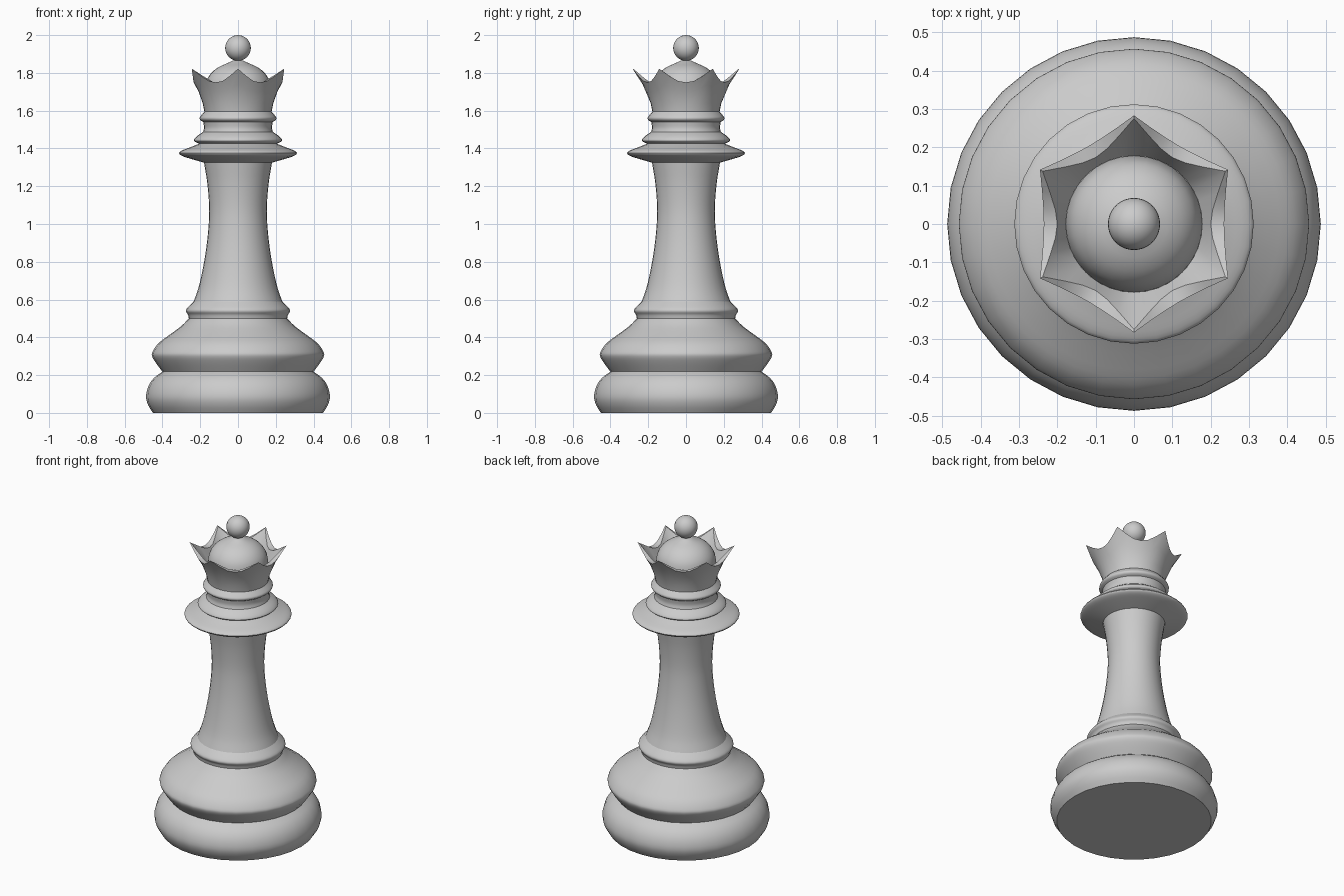
import bpy, bmesh, math
from mathutils import Vector

if "Cube" in bpy.data.objects:
    bpy.data.objects.remove(bpy.data.objects["Cube"])

mat = bpy.data.materials.new("plain grey")
mat.diffuse_color = (0.6, 0.6, 0.6, 1)
mat.use_nodes = True
mat.node_tree.nodes["Principled BSDF"].inputs["Base Color"].default_value = mat.diffuse_color


def finish(name, bm, angle=40):
    bmesh.ops.recalc_face_normals(bm, faces=bm.faces)
    me = bpy.data.meshes.new(name)
    bm.to_mesh(me)
    bm.free()
    me.materials.append(mat)
    ob = bpy.data.objects.new(name, me)
    bpy.context.collection.objects.link(ob)
    bpy.ops.object.select_all(action='DESELECT')
    ob.select_set(True)
    bpy.context.view_layer.objects.active = ob
    bpy.ops.object.shade_smooth_by_angle(angle=math.radians(angle))
    return ob


def smooth_curve(pts, steps=3):
    """Catmull-Rom curve through the profile points."""
    p = [Vector(a) for a in pts]
    p = [2 * p[0] - p[1]] + p + [2 * p[-1] - p[-2]]
    out = []
    for i in range(1, len(p) - 2):
        a, b, c, d = p[i - 1:i + 3]
        for k in range(steps):
            t = k / steps
            out.append(0.5 * (2 * b + (c - a) * t + (2 * a - 5 * b + 4 * c - d) * t * t
                              + (3 * b - a - 3 * c + d) * t ** 3))
    return out + [p[-2]]


def skin(bm, rings):
    for r0, r1 in zip(rings, rings[1:]):
        n = len(r0)
        for i in range(n):
            j = (i + 1) % n
            bm.faces.new((r0[i], r0[j], r1[j], r1[i]))


def lathe(name, pts, segs=32, cap=None):
    bm = bmesh.new()
    rings = [[bm.verts.new((r * math.cos(math.tau * i / segs), r * math.sin(math.tau * i / segs), z))
              for i in range(segs)] for r, z in smooth_curve(pts)]
    skin(bm, rings)
    if cap == "bottom":
        bm.faces.new(rings[0])
    elif cap == "top":
        bm.faces.new(rings[-1])
    return finish(name, bm)


# Base: two stacked bulges and a bead
lathe("lower_base", [(0.45, 0), (0.475, 0.04), (0.487, 0.085), (0.475, 0.14), (0.445, 0.185), (0.40, 0.218)],
      cap="bottom")
lathe("upper_base", [(0.40, 0.218), (0.435, 0.265), (0.455, 0.30), (0.452, 0.325), (0.42, 0.37),
                     (0.36, 0.415), (0.30, 0.46), (0.26, 0.50)])
lathe("base_bead", [(0.26, 0.50), (0.265, 0.52), (0.275, 0.535), (0.273, 0.55), (0.25, 0.575), (0.235, 0.59)])

# Tapering stem
lathe("stem", [(0.235, 0.59), (0.21, 0.66), (0.187, 0.76), (0.167, 0.88), (0.155, 1.0), (0.153, 1.1),
               (0.163, 1.22), (0.18, 1.325)])

# Wide collar, bead, neck and ring
lathe("collar", [(0.18, 1.325), (0.25, 1.345), (0.295, 1.36), (0.312, 1.375), (0.295, 1.39), (0.25, 1.407),
                 (0.205, 1.425)])
lathe("collar_bead", [(0.205, 1.425), (0.23, 1.437), (0.233, 1.448), (0.215, 1.467), (0.185, 1.487)])
lathe("neck", [(0.185, 1.487), (0.18, 1.51), (0.184, 1.54)])
lathe("neck_ring", [(0.184, 1.54), (0.199, 1.55), (0.203, 1.562), (0.195, 1.575), (0.178, 1.595)])

# Six-pointed crown: flared wall, scalloped rim, hollow inside
rim_r = [0.283, 0.255, 0.240, 0.235]
rim_z = [1.822, 1.783, 1.757, 1.750]
inner_r = [0.275, 0.232, 0.208, 0.200]
bm = bmesh.new()
rings = [[] for _ in range(6)]
for i in range(36):
    a = math.radians(90 + 10 * i)
    d = min(i % 6, 6 - i % 6)
    R, Z = rim_r[d], rim_z[d]
    column = [(0.178, 1.595), (0.187, 1.64), (0.187 + (R - 0.187) * 0.45, 1.64 + (Z - 1.64) * 0.55),
              (R, Z), (inner_r[d], Z - 0.004), (0.178, 1.69)]
    for ring, (r, z) in zip(rings, column):
        ring.append(bm.verts.new((r * math.cos(a), r * math.sin(a), z)))
skin(bm, rings)
finish("crown", bm)

# Dome inside the crown and ball on top
lathe("dome", [(0.178, 1.69), (0.172, 1.735), (0.160, 1.772), (0.135, 1.806), (0.10, 1.832), (0.06, 1.85),
               (0.025, 1.866)], cap="top")
bm = bmesh.new()
bmesh.ops.create_uvsphere(bm, u_segments=32, v_segments=16, radius=0.068)
bmesh.ops.translate(bm, verts=bm.verts, vec=(0, 0, 1.932))
finish("top_ball", bm)
